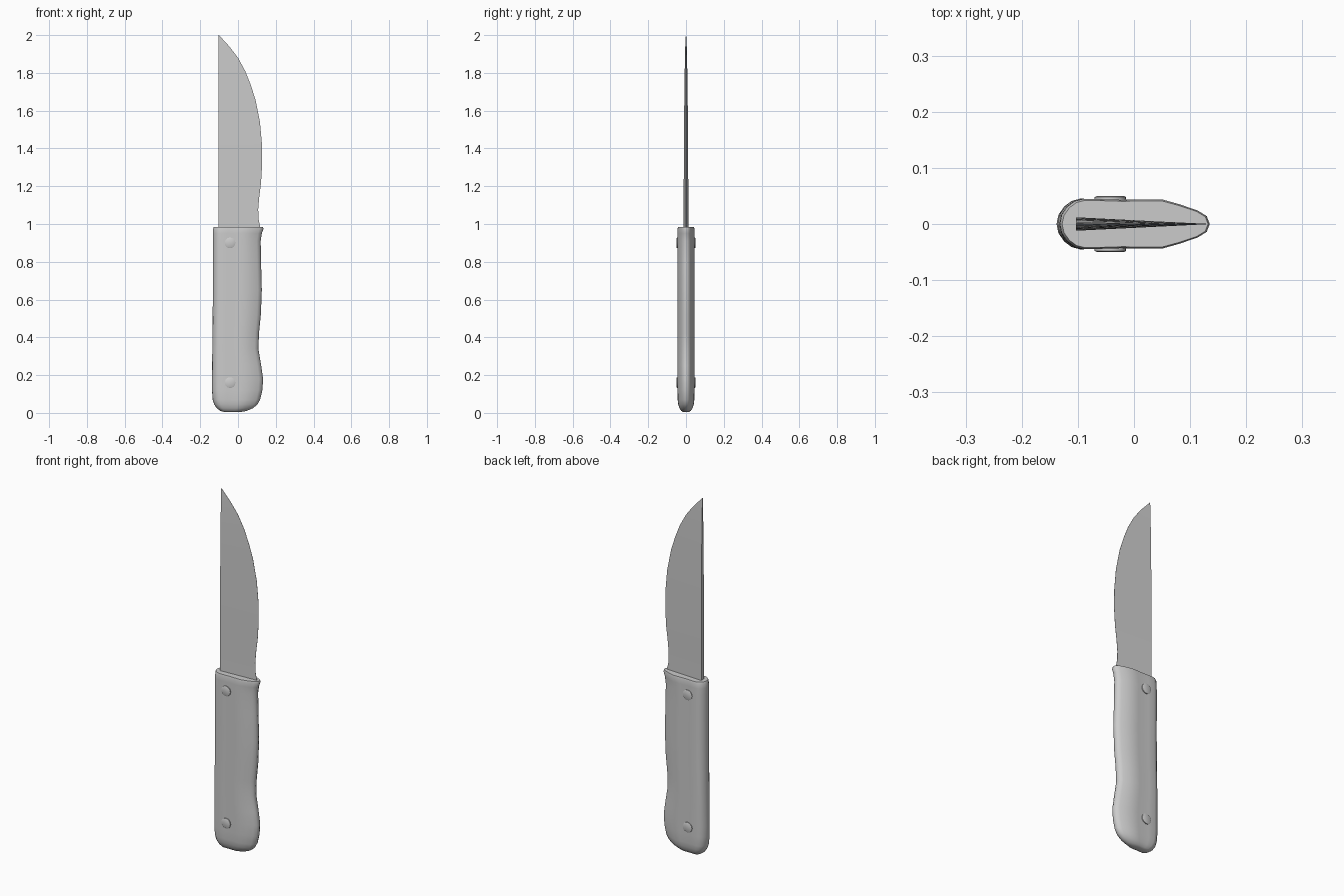
import bpy, bmesh, math

if "Cube" in bpy.data.objects:
    bpy.data.objects.remove(bpy.data.objects["Cube"])


def material(name, value):
    mat = bpy.data.materials.new(name)
    mat.use_nodes = True
    mat.diffuse_color = (value, value, value, 1)
    mat.node_tree.nodes["Principled BSDF"].inputs["Base Color"].default_value = (value, value, value, 1)
    return mat


grey = material("plain grey", 0.6)


def finish(bm, name, angle):
    bmesh.ops.recalc_face_normals(bm, faces=bm.faces)
    mesh = bpy.data.meshes.new(name)
    bm.to_mesh(mesh)
    bm.free()
    mesh.materials.append(grey)
    obj = bpy.data.objects.new(name, mesh)
    bpy.context.collection.objects.link(obj)
    bpy.ops.object.select_all(action="DESELECT")
    obj.select_set(True)
    bpy.context.view_layer.objects.active = obj
    bpy.ops.object.shade_smooth_by_angle(angle=math.radians(angle))
    return obj


def loft(name, rings, angle):
    # Skin a stack of equal rings and close both ends
    bm = bmesh.new()
    loops = [[bm.verts.new(p) for p in ring] for ring in rings]
    for low, high in zip(loops, loops[1:]):
        for i in range(len(low)):
            j = (i + 1) % len(low)
            bm.faces.new((low[i], low[j], high[j], high[i]))
    bm.faces.new(loops[0])
    bm.faces.new(loops[-1])
    return finish(bm, name, angle)


# Handle: teardrop section with a shallow groove, (fraction across, half thickness)
half = [(0, 0), (.012, .016), (.05, .031), (.10, .041), (.16, .045), (.3, .044),
        (.42, .043), (.55, .044), (.68, .044), (.8, .035), (.92, .024), (.98, .014), (1, 0)]
section = half + [(t, -y) for t, y in half[-2:0:-1]]
# Stations: height, back edge, front edge, thickness factor
stations = [(0.004, -.07, .01, .3), (.010, -.093, .045, .55), (.025, -.113, .08, .76),
            (.045, -.126, .103, .91), (.07, -.134, .117, .98), (.12, -.138, .129, 1),
            (.18, -.138, .133, 1), (.25, -.137, .123, 1), (.34, -.136, .108, 1),
            (.42, -.135, .111, 1), (.52, -.134, .121, 1), (.65, -.133, .126, 1),
            (.80, -.133, .122, 1), (.91, -.133, .120, 1), (.95, -.133, .126, 1),
            (.975, -.132, .135, 1), (.985, -.128, .132, .94)]
loft("handle", [[(a + (b - a) * t, y * k, z) for t, y in section]
                for z, a, b, k in stations], 50)

# Blade: wedge with a flat spine, (height, cutting edge, spine half thickness)
outline = [(.96, .122, .012), (.99, .116, .012), (1.03, .108, .012), (1.08, .107, .012),
           (1.14, .112, .012), (1.22, .122, .012), (1.32, .128, .0115), (1.42, .127, .011),
           (1.54, .116, .010), (1.66, .092, .009), (1.74, .066, .008), (1.81, .038, .007),
           (1.88, 0, .005), (1.94, -.046, .004), (2, -.101, .001)]
loft("blade", [[(-.103, -h, z), (edge, -.0005, z), (edge, .0005, z), (-.103, h, z)]
               for z, edge, h in outline], 30)

# Rivets: one pin through each end of the handle, with softened rims
for name, z in (("lower_rivet", .16), ("upper_rivet", .90)):
    rings = [[(-.042 + r * math.cos(i * math.tau / 20), y, z + r * math.sin(i * math.tau / 20))
              for i in range(20)]
             for y, r in ((-.050, .024), (-.048, .028), (.048, .028), (.050, .024))]
    loft(name, rings, 40)
